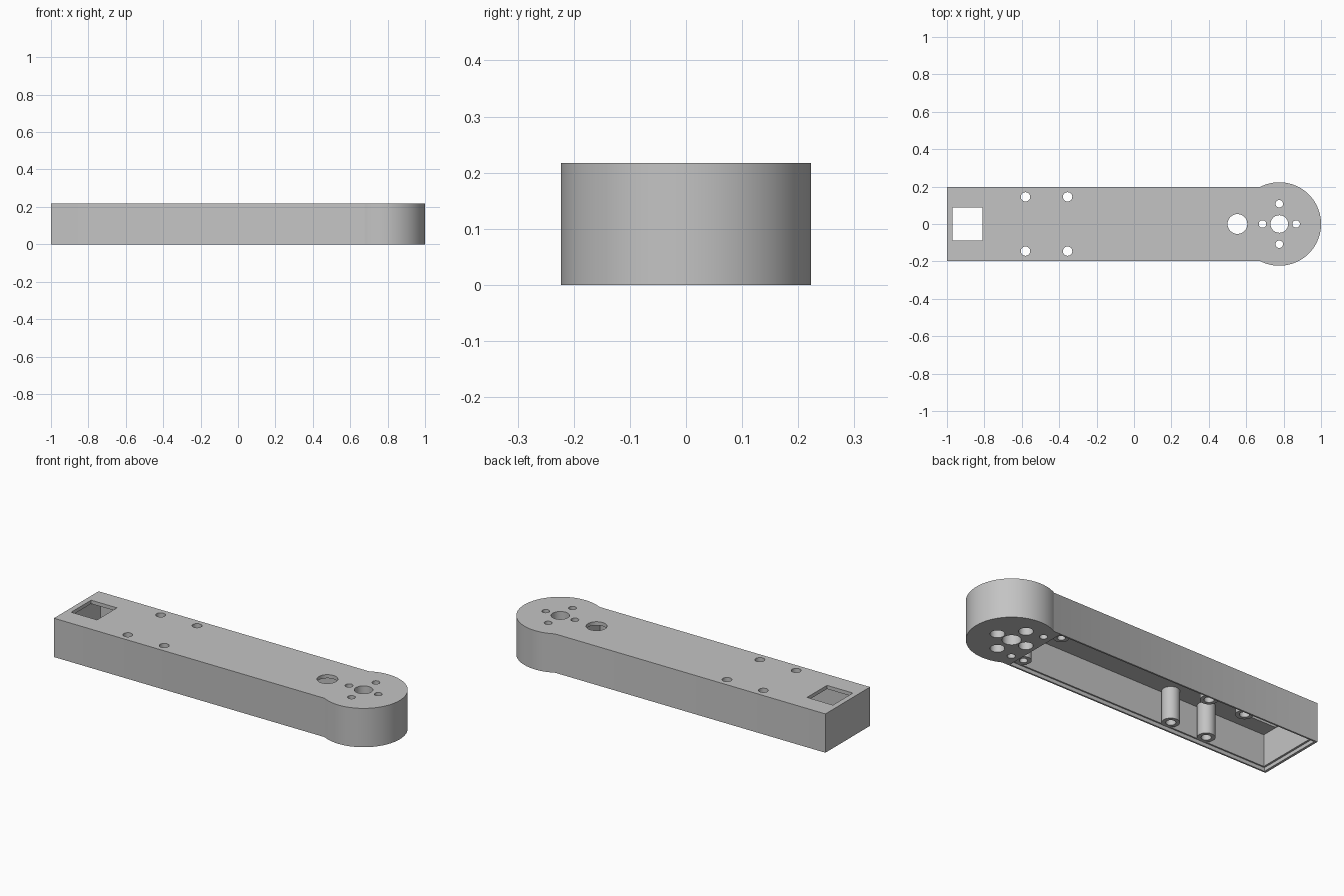
import bpy, bmesh, math

cube = bpy.data.objects.get("Cube")
if cube:
    bpy.data.objects.remove(cube, do_unlink=True)

HEIGHT, HALF_W = 0.217, 0.197
HUB_X, HUB_R = 0.777, 0.223
ROOF, LEDGE = 0.197, 0.02

grey = bpy.data.materials.new("plain_grey")
grey.use_nodes = True
colour = (0.55, 0.55, 0.55, 1)
grey.diffuse_color = colour
grey.node_tree.nodes["Principled BSDF"].inputs["Base Color"].default_value = colour


def prism(name, points, z0, z1):
    """Extrude a counter-clockwise outline from z0 to z1."""
    bm = bmesh.new()
    face = bm.faces.new([bm.verts.new((x, y, z0)) for x, y in points])
    top = bmesh.ops.extrude_face_region(bm, geom=[face])["geom"]
    moved = [v for v in top if isinstance(v, bmesh.types.BMVert)]
    bmesh.ops.translate(bm, verts=moved, vec=(0, 0, z1 - z0))
    bmesh.ops.recalc_face_normals(bm, faces=bm.faces)
    mesh = bpy.data.meshes.new(name)
    bm.to_mesh(mesh)
    bm.free()
    mesh.materials.append(grey)
    ob = bpy.data.objects.new(name, mesh)
    bpy.context.collection.objects.link(ob)
    return ob


def box(name, x0, x1, half_y, z0, z1, y=0):
    return prism(name, [(x0, y - half_y), (x1, y - half_y),
                        (x1, y + half_y), (x0, y + half_y)], z0, z1)


def cylinder(name, x, y, r, z0, z1, sides=40):
    ring = [2 * math.pi * i / sides for i in range(sides)]
    return prism(name, [(x + r * math.cos(a), y + r * math.sin(a)) for a in ring], z0, z1)


def combine(tool, operation):
    """Apply one boolean to the body, then discard the tool."""
    bpy.context.view_layer.objects.active = body
    mod = body.modifiers.new("shape", 'BOOLEAN')
    mod.operation, mod.solver, mod.object = operation, 'EXACT', tool
    bpy.ops.object.modifier_apply(modifier=mod.name)
    bpy.data.objects.remove(tool, do_unlink=True)


def drill(x, y, r, z0=-0.05, z1=HEIGHT + 0.05):
    combine(cylinder("drill", x, y, r, z0, z1), 'DIFFERENCE')


# Bar with a round hub at one end, as a single outline
start = math.pi - math.asin(HALF_W / HUB_R)
steps = 96
arc = [-start + 2 * start * i / steps for i in range(steps + 1)]
outline = [(HUB_X + HUB_R * math.cos(a), HUB_R * math.sin(a)) for a in arc]
outline += [(-1, HALF_W), (-1, -HALF_W)]
body = prism("arm_body", outline, 0, HEIGHT)

# Shallow lid recess and the deep cavity, both open underneath
combine(box("recess", -0.986, 0.63, 0.188, -0.05, LEDGE), 'DIFFERENCE')
combine(box("cavity", -0.975, 0.62, 0.18, -0.05, ROOF), 'DIFFERENCE')

# Hanging posts and lid screw bosses
for side in (-1, 1):
    for x in (-0.58, -0.355):
        combine(cylinder("post", x, side * 0.145, 0.045, LEDGE, 0.207), 'UNION')
        drill(x, side * 0.145, 0.025)
    combine(cylinder("boss", 0.582, side * 0.143, 0.04, LEDGE, 0.207), 'UNION')
    drill(0.582, side * 0.143, 0.02, z1=0.15)
    drill(0.677, side * 0.122, 0.02, z1=0.15)

# Square window and round cable hole through the roof
combine(box("window", -0.97, -0.81, 0.088, 0.1, 0.3), 'DIFFERENCE')
drill(0.553, 0, 0.053)

# Hub axle hole and four counterbored screw holes
drill(HUB_X, 0, 0.047)
for dx, dy in ((0.09, 0), (-0.09, 0), (0, 0.108), (0, -0.108)):
    drill(HUB_X + dx, dy, 0.02)
    drill(HUB_X + dx, dy, 0.036, z1=0.16)

# Smooth round walls, crisp edges
bpy.ops.object.select_all(action='DESELECT')
body.select_set(True)
bpy.context.view_layer.objects.active = body
bpy.ops.object.shade_smooth_by_angle(angle=math.radians(30))
